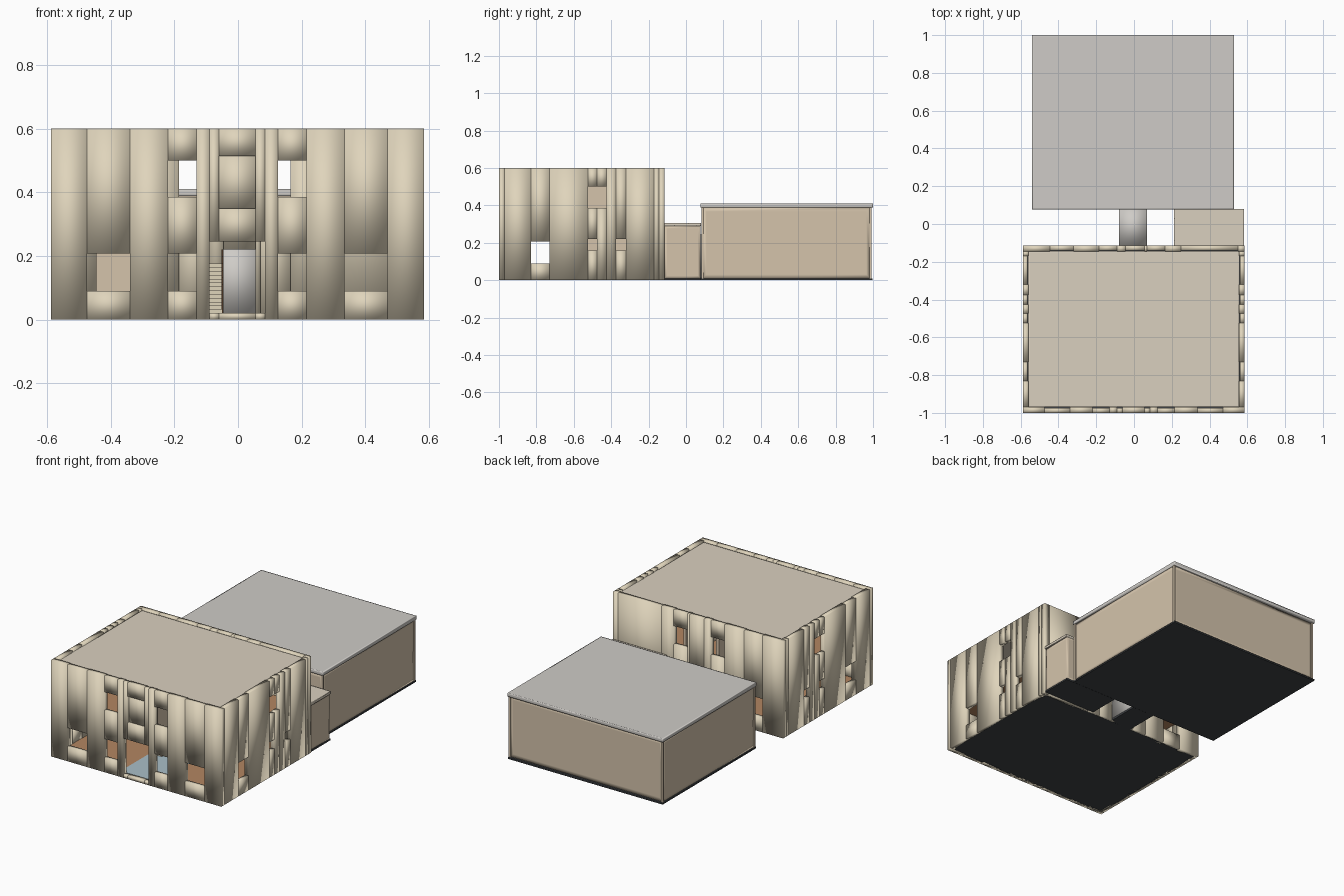
import bpy, bmesh

def mat(name, c):
    m = bpy.data.materials.new(name)
    m.diffuse_color = (*c, 1)
    return m

CREAM = mat("cream", (0.74, 0.66, 0.50))
TAN = mat("tan", (0.66, 0.55, 0.41))
ROOF = mat("roof_tan", (0.70, 0.63, 0.52))
GREY = mat("pale_grey", (0.62, 0.60, 0.57))
DARK = mat("slate", (0.05, 0.055, 0.06))
WOOD = mat("wood", (0.45, 0.24, 0.12))
TILE = mat("blue_tile", (0.40, 0.52, 0.58))
BROWN = mat("dark_wood", (0.16, 0.08, 0.04))

def boxes(name, spans, m, inset=0, smooth=True):
    """One object from (x0, x1, y0, y1, z0, z1) boxes."""
    bm = bmesh.new()
    for x0, x1, y0, y1, z0, z1 in spans:
        vs = bmesh.ops.create_cube(bm, size=1)["verts"]
        for v in vs:
            v.co.x = x1 if v.co.x > 0 else x0
            v.co.y = y1 if v.co.y > 0 else y0
            v.co.z = z1 if v.co.z > 0 else z0
    if inset:
        bmesh.ops.inset_individual(bm, faces=bm.faces[:], thickness=inset)
    for f in bm.faces:
        f.smooth = smooth
    me = bpy.data.meshes.new(name)
    bm.to_mesh(me)
    bm.free()
    me.materials.append(m)
    ob = bpy.data.objects.new(name, me)
    bpy.context.collection.objects.link(ob)
    return ob

H = 0.60

def facade(name, cols, place):
    """Upright panels, each split where its openings are."""
    spans = []
    for i, (a, b, holes) in enumerate(cols):
        t = 0.030 if i % 2 == 0 else 0.025
        z = 0
        for lo, hi in holes + [(H, H)]:
            if lo > z:
                spans.append(place(a, b, t) + (z, lo))
            z = hi
    boxes(name, spans, CREAM)

LOW, HIGH, SLIT = (0.09, 0.208), (0.385, 0.50), (0.16, 0.22)
X0, X1, Y0, Y1 = -0.588, 0.585, -1.0, -0.115

# front wall
facade("front_panels", [
    (X0, -0.475, []), (-0.475, -0.34, [LOW]), (-0.34, -0.22, []),
    (-0.22, -0.13, [LOW, HIGH]), (-0.13, -0.09, []),
    (-0.09, -0.06, [(0.02, 0.245)]), (-0.06, 0.055, [(0.02, 0.245), (0.35, 0.515)]),
    (0.055, 0.085, [(0.02, 0.245)]), (0.085, 0.125, []),
    (0.125, 0.215, [LOW, HIGH]), (0.215, 0.335, []),
    (0.335, 0.47, [LOW]), (0.47, X1, [])],
    lambda a, b, t: (a, b, Y0, Y0 + t))
boxes("front_middle_panel", [(-0.06, 0.055, -0.985, -0.965, 0.35, 0.515)], CREAM)

# back wall
facade("back_panels", [
    (X0, -0.445, []), (-0.445, -0.32, [LOW]), (-0.32, -0.185, []),
    (-0.185, -0.09, [HIGH]), (-0.09, -0.045, []), (-0.045, 0.055, [(0.02, 0.22)]),
    (0.055, 0.07, []), (0.07, 0.165, [HIGH]), (0.165, 0.25, []),
    (0.25, 0.55, []), (0.55, X1, [])],
    lambda a, b, t: (a, b, Y1 - t, Y1))

# side walls
SIDE = [(-0.97, -0.83, []), (-0.83, -0.73, [LOW]), (-0.73, -0.525, []),
        (-0.525, -0.475, [SLIT, HIGH]), (-0.475, -0.425, [HIGH]),
        (-0.425, -0.375, []), (-0.375, -0.32, [SLIT]),
        (-0.32, -0.17, []), (-0.17, -0.145, [])]
facade("right_panels", SIDE, lambda a, b, t: (X1 - t, X1, a, b))
facade("left_panels", SIDE, lambda a, b, t: (X0, X0 + t, a, b))

# main house slabs and floors
boxes("main_roof", [(-0.56, 0.558, -0.97, -0.143, 0.565, 0.59)], ROOF, 0.012)
boxes("main_base", [(-0.57, 0.568, -0.98, -0.13, 0.0, 0.012)], DARK, 0.005)
boxes("ground_floor", [(-0.56, -0.13, -0.97, -0.145, 0.012, 0.02),
                       (0.13, 0.558, -0.97, -0.145, 0.012, 0.02)], WOOD, 0, False)
boxes("hall_floor", [(-0.13, 0.13, -0.97, -0.145, 0.012, 0.02)], TILE, 0, False)
boxes("upper_floor", [(-0.56, 0.558, -0.97, -0.145, 0.285, 0.305)], WOOD, 0, False)

# hall partitions on both storeys
boxes("hall_partitions", [
    (s - 0.01, s + 0.01, y0, -0.145, z0, z1) for s in (-0.115, 0.11)
    for y0, z0, z1 in ((-0.68, 0.02, 0.285), (-0.97, 0.305, 0.565))], TAN, 0, False)

# staircase
N = 13
boxes("stairs", [(-0.09, -0.05, -0.68 + i * 0.03, -0.65 + i * 0.03,
                  0.02 + i * 0.012, 0.032 + i * 0.012) for i in range(N)], CREAM, 0, False)
boxes("stair_posts", [(-0.052, -0.047, -0.68 + i * 0.06, -0.675 + i * 0.06,
                       0.02, 0.11 + i * 0.022) for i in range(6)], BROWN, 0, False)

# rear building
boxes("rear_walls", [(-0.53, 0.522, 0.088, 0.985, 0.01, 0.388)], TAN, 0.03)
boxes("rear_corner_trims", [(x, x + 0.012, y, y + 0.012, 0.01, 0.388)
                            for x in (-0.535, 0.515) for y in (0.082, 0.98)], TAN, 0, False)
boxes("rear_roof", [(-0.54, 0.53, 0.078, 1.0, 0.388, 0.41)], GREY, 0.011)
boxes("rear_base", [(-0.538, 0.528, 0.08, 0.998, 0.0, 0.01)], DARK, 0.004)

# side link between the buildings
boxes("side_link_walls", [(0.22, 0.575, -0.115, 0.078, 0.01, 0.29)], TAN, 0.02)
boxes("side_link_roof", [(0.212, 0.583, -0.115, 0.08, 0.29, 0.306)], ROOF, 0.006)
boxes("side_link_base", [(0.215, 0.58, -0.115, 0.08, 0.0, 0.01)], DARK, 0, False)

# narrow middle passage
boxes("middle_passage", [(-0.08, 0.07, -0.115, 0.088, 0.012, 0.245)], GREY)
boxes("middle_passage_base", [(-0.08, 0.07, -0.14, 0.088, 0.0, 0.012)], DARK, 0, False)
